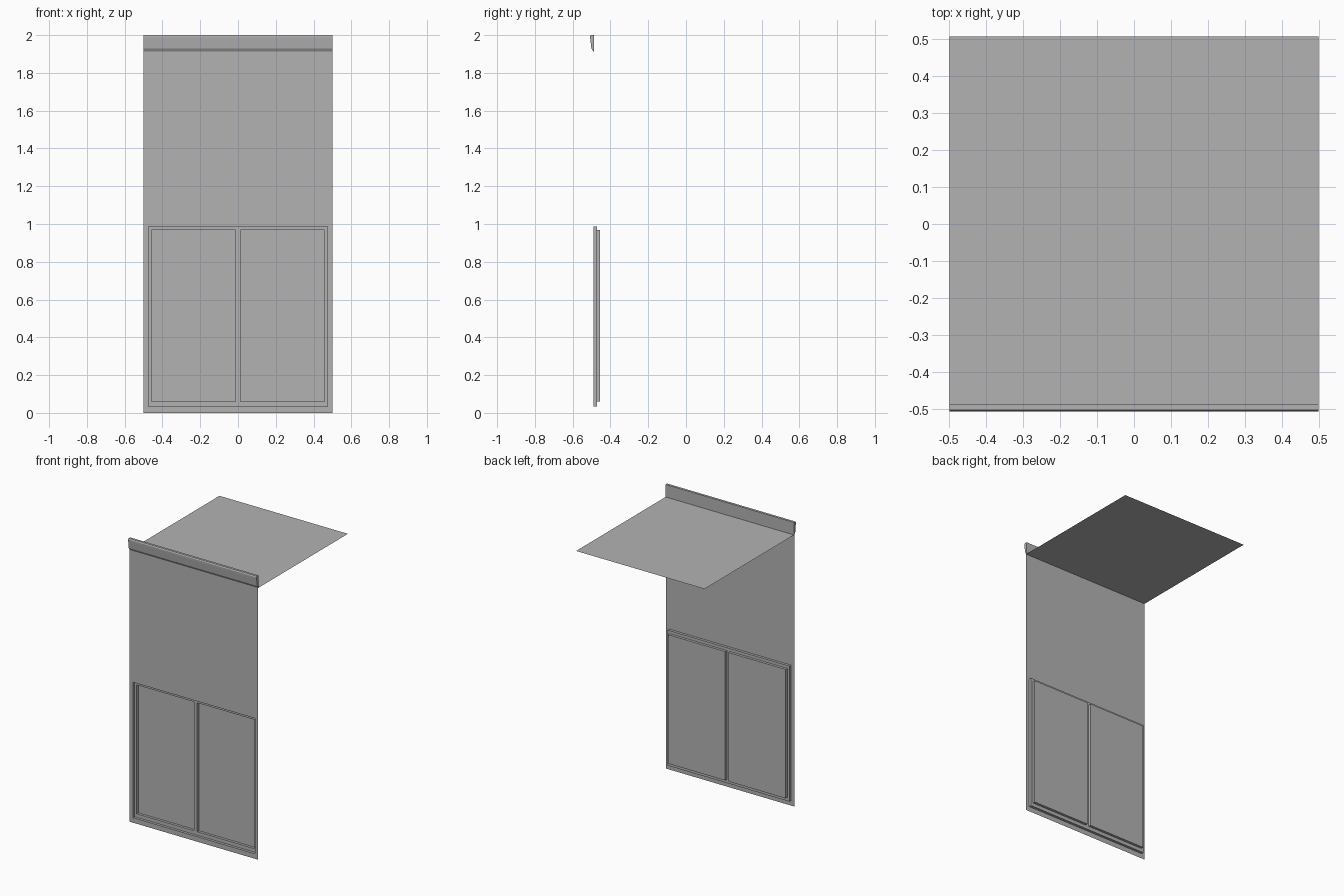
import bpy
import bmesh

cube = bpy.data.objects.get("Cube")
if cube:
    bpy.data.objects.remove(cube, do_unlink=True)

GREY = (0.45, 0.45, 0.45, 1.0)
grey = bpy.data.materials.new("plain grey")
grey.use_nodes = True
grey.diffuse_color = GREY
grey.node_tree.nodes["Principled BSDF"].inputs["Base Color"].default_value = GREY

WALL_Y, BACK_Y, ROOF_Z, HALF = -0.49, 0.508, 1.912, 0.5
FRAME_DEPTH, PANE_DEPTH = 0.018, 0.018


def finish(name, bm):
    mesh = bpy.data.meshes.new(name)
    bm.to_mesh(mesh)
    bm.free()
    mesh.materials.append(grey)
    obj = bpy.data.objects.new(name, mesh)
    bpy.context.collection.objects.link(obj)
    return obj


def recess(bm, faces, depth):
    """Push a patch of faces backwards, leaving side walls around it."""
    result = bmesh.ops.extrude_face_region(bm, geom=faces)["geom"]
    verts = [g for g in result if isinstance(g, bmesh.types.BMVert)]
    moved = [g for g in result if isinstance(g, bmesh.types.BMFace)]
    old = [f for f in faces if f.is_valid and f not in moved]
    if old:
        bmesh.ops.delete(bm, geom=old, context="FACES")
    bmesh.ops.translate(bm, verts=verts, vec=(0, depth, 0))
    return moved


# Wall sheet with a shallow frame recess and two deeper panes
right_half = [0.013, 0.458, 0.475, HALF]
xs = [-x for x in reversed(right_half)] + right_half
zs = [0, 0.035, 0.06, 0.967, 0.988, ROOF_Z]
bm = bmesh.new()
grid = [[bm.verts.new((x, WALL_Y, z)) for x in xs] for z in zs]
for low, high in zip(grid, grid[1:]):
    for i in range(len(xs) - 1):
        bm.faces.new((low[i], low[i + 1], high[i + 1], high[i]))


def inside(face, x_limit, z_low, z_high):
    c = face.calc_center_median()
    return abs(c.x) < x_limit and z_low < c.z < z_high


frame = recess(bm, [f for f in bm.faces if inside(f, xs[-2], zs[1], zs[-2])], FRAME_DEPTH)
for side in (-1, 1):
    pane = [f for f in frame if f.is_valid and inside(f, xs[-3], zs[2], zs[3])
            and f.calc_center_median().x * side > xs[4]]
    recess(bm, pane, PANE_DEPTH)
finish("wall_with_window_recesses", bm)

# Flat roof sheet
bm = bmesh.new()
corners = [(-HALF, WALL_Y), (HALF, WALL_Y), (HALF, BACK_Y), (-HALF, BACK_Y)]
bm.faces.new([bm.verts.new((x, y, ROOF_Z)) for x, y in corners])
finish("roof", bm)

# Cornice moulding along the front edge
profile = [(-0.487, 2.0), (-0.504, 2.0), (-0.508, 1.993), (-0.507, 1.98),
           (-0.501, 1.93), (WALL_Y, ROOF_Z), (-0.487, ROOF_Z)]
bm = bmesh.new()
end = bm.faces.new([bm.verts.new((-HALF, y, z)) for y, z in profile])
result = bmesh.ops.extrude_face_region(bm, geom=[end], use_keep_orig=True)["geom"]
bmesh.ops.translate(bm, verts=[g for g in result if isinstance(g, bmesh.types.BMVert)],
                    vec=(2 * HALF, 0, 0))
bmesh.ops.recalc_face_normals(bm, faces=bm.faces)
finish("cornice", bm)
